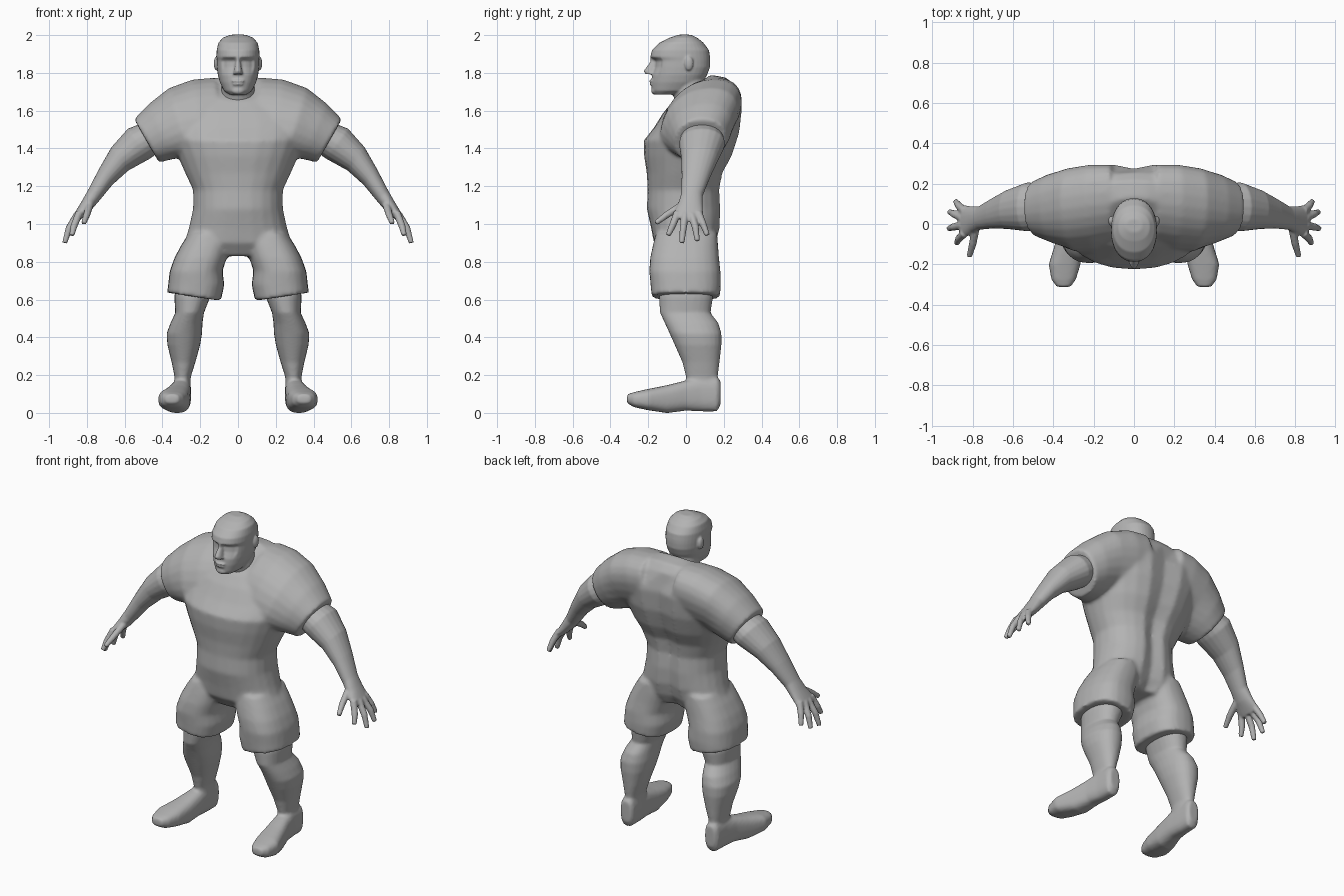
import bpy, bmesh, math
from mathutils import Vector

grey = bpy.data.materials.new("plain grey")
grey.diffuse_color = (0.45, 0.45, 0.45, 1)


def ring(c, u, v):
    return Vector(c), Vector(u), Vector(v)


def flat(z, x0, x1, y0, y1, tu=0, tv=0):
    """Horizontal ring from its extents, tilted by tu across and tv front to back."""
    return ring(((x0 + x1) / 2, (y0 + y1) / 2, z), ((x1 - x0) / 2, 0, tu), (0, (y1 - y0) / 2, tv))


def upright(y, x0, x1, z0, z1):
    """Ring in the x-z plane, for the feet."""
    return ring(((x0 + x1) / 2, y, (z0 + z1) / 2), ((x1 - x0) / 2, 0, 0), (0, 0, (z1 - z0) / 2))


def loft(bm, rings, n=24, p=2.3, side=1):
    """Skin a row of superellipse rings and cap both ends."""
    rows = []
    for c, u, v in rings:
        row = []
        for i in range(n):
            a = 2 * math.pi * i / n
            ca, sa = math.cos(a), math.sin(a)
            q = c + u * math.copysign(abs(ca) ** (2 / p), ca) + v * math.copysign(abs(sa) ** (2 / p), sa)
            row.append(bm.verts.new((q.x * side, q.y, q.z)))
        rows.append(row)
    for a, b in zip(rows, rows[1:]):
        for i in range(n):
            j = (i + 1) % n
            bm.faces.new((a[i], a[j], b[j], b[i]))
    bm.faces.new(rows[0])
    bm.faces.new(rows[-1])
    return [v for r in rows for v in r]


def tube(bm, pts, radii):
    """Round finger along a short path."""
    pts = [Vector(p) for p in pts]
    rings = []
    for i, (p, r) in enumerate(zip(pts, radii)):
        d = (pts[min(i + 1, len(pts) - 1)] - pts[max(i - 1, 0)]).normalized()
        u = d.cross(Vector((1, 0, 0.3))).normalized()
        rings.append(ring(p, u * r, d.cross(u) * r))
    loft(bm, rings, 10, 2)


def ball(bm, c, s):
    vs = bmesh.ops.create_icosphere(bm, subdivisions=3, radius=1)["verts"]
    for v in vs:
        v.co = Vector(c) + Vector((v.co.x * s[0], v.co.y * s[1], v.co.z * s[2]))


def finish(name, bm, voxel, smooth, mirror=False):
    """Fuse the lofts into one skin, soften it, and mirror if asked."""
    bmesh.ops.recalc_face_normals(bm, faces=bm.faces)
    me = bpy.data.meshes.new(name)
    bm.to_mesh(me)
    bm.free()
    me.materials.append(grey)
    ob = bpy.data.objects.new(name, me)
    bpy.context.collection.objects.link(ob)
    m = ob.modifiers.new("fuse", 'REMESH')
    m.mode, m.voxel_size, m.use_smooth_shade = 'VOXEL', voxel, True
    m = ob.modifiers.new("soften", 'SMOOTH')
    m.factor, m.iterations = 0.5, smooth
    if mirror:
        ob.modifiers.new("mirror", 'MIRROR')
    return ob


# Suit: torso, with sleeves and short legs fused on
bm = bmesh.new()
trunk = []
for z, hx, y0, y1, tilt in [(0.83, .20, -.12, .12, 0), (0.90, .285, -.17, .165, 0), (0.98, .26, -.185, .185, 0),
                            (1.08, .238, -.208, .19, 0), (1.18, .238, -.203, .183, 0), (1.27, .28, -.208, .20, 0),
                            (1.36, .32, -.222, .25, 0), (1.46, .36, -.225, .29, .02), (1.56, .39, -.17, .305, .05),
                            (1.66, .33, -.12, .255, .07), (1.70, .24, -.09, .215, .075), (1.72, .15, -.07, .13, .07)]:
    trunk.append(flat(z, -hx, hx, y0, y1, 0, tilt))
for v in loft(bm, trunk, 24, 2.2):
    if abs(v.co.x) < .02 and v.co.y > .1 and v.co.z < 1.7:
        v.co.y -= .03        # spine groove
for s in (1, -1):
    loft(bm, [ring((.10, .09, 1.575), (0, .19, 0), (.02, .07, .20)),
              ring((.20, .08, 1.565), (0, .20, 0), (.04, .07, .20)),
              ring((.31, .07, 1.54), (0, .195, 0), (.055, .06, .18)),
              ring((.41, .075, 1.49), (0, .168, 0), (.06, .03, .148)),
              ring((.484, .075, 1.44), (0, .138, 0), (.066, .01, .115))], 24, 2.2, s)
    loft(bm, [flat(.95, .05, .26, -.16, .165), flat(.89, .04, .30, -.175, .17),
              flat(.82, .06, .337, -.19, .175), flat(.75, .082, .362, -.195, .183),
              flat(.68, .072, .37, -.188, .185), flat(.615, .09, .375, -.182, .18, .022)], 24, 2.5, s)
finish("suit", bm, .011, 8)

# Head: skull with sunken eyes, nose, lips, ears and neck
bm = bmesh.new()
skull = []
for z, hx, y0, y1 in [(1.685, .045, -.165, -.06), (1.705, .075, -.18, .04), (1.75, .096, -.183, .09),
                      (1.79, .107, -.18, .112), (1.83, .111, -.178, .127), (1.865, .112, -.174, .128),
                      (1.885, .114, -.189, .127), (1.92, .113, -.18, .122), (1.96, .104, -.14, .092),
                      (1.987, .078, -.085, .058), (2.002, .04, -.04, .025)]:
    skull.append(flat(z, -hx, hx, y0, y1))
for v in loft(bm, skull, 36, 2.2):
    if 1.82 < v.co.z < 1.87 and .015 < abs(v.co.x) < .085 and v.co.y < -.08:
        v.co.y += .014       # eye sockets
loft(bm, [flat(1.885, -.014, .014, -.19, -.14), flat(1.86, -.013, .013, -.188, -.14),
          flat(1.81, -.022, .022, -.226, -.14), flat(1.793, -.028, .028, -.215, -.14)], 12, 2)
ball(bm, (0, -.178, 1.757), (.036, .017, .008))
ball(bm, (0, -.176, 1.74), (.032, .017, .008))
ball(bm, (0, -.165, 1.705), (.035, .02, .02))
for s in (1, -1):
    ball(bm, (s * .114, .015, 1.85), (.014, .024, .038))
loft(bm, [flat(1.60, -.09, .09, -.04, .12), flat(1.70, -.088, .088, -.075, .11),
          flat(1.78, -.085, .085, -.07, .10)], 24, 2)
finish("head", bm, .006, 3)

# Bare arms with palm, thumb and four fingers
bm = bmesh.new()
loft(bm, [ring((x, y, z), (0, ry, 0), (vx, 0, vz)) for x, y, z, ry, vx, vz in [
    (.45, .085, 1.465, .11, .045, .075), (.525, .085, 1.425, .122, .058, .08),
    (.625, .072, 1.345, .097, .045, .062), (.70, .052, 1.25, .075, .036, .042),
    (.765, .03, 1.15, .058, .03, .028), (.80, .022, 1.10, .066, .027, .022),
    (.84, .012, 1.05, .080, .022, .013), (.855, .012, 1.03, .074, .018, .010)]], 20, 2.1)
for path in [((.785, -.02, 1.10), (.80, -.10, 1.05), (.817, -.16, 1.005)),
             ((.84, -.045, 1.06), (.868, -.072, .99), (.880, -.095, .94)),
             ((.85, -.005, 1.05), (.895, -.015, .975), (.918, -.022, .90)),
             ((.85, .03, 1.05), (.893, .05, .98), (.915, .06, .91)),
             ((.84, .065, 1.06), (.868, .09, 1.0), (.885, .113, .94))]:
    tube(bm, path, (.021, .019, .014))
finish("arms", bm, .0065, 3, True)

# Bare lower legs and feet
bm = bmesh.new()
loft(bm, [flat(.68, .14, .33, -.13, .13), flat(.61, .148, .337, -.143, .143), flat(.53, .18, .332, -.138, .13),
          flat(.475, .188, .358, -.112, .172), flat(.42, .19, .378, -.087, .188), flat(.36, .20, .374, -.06, .188),
          flat(.27, .225, .352, -.02, .178), flat(.19, .25, .336, .0, .168), flat(.12, .25, .336, .0, .165)], 24, 2.2)
loft(bm, [upright(.183, .262, .325, .045, .17), upright(.165, .25, .342, .008, .19),
          upright(.08, .248, .348, .008, .19), upright(.0, .248, .362, .012, .172),
          upright(-.10, .253, .392, -.001, .147), upright(-.20, .265, .423, .014, .127),
          upright(-.275, .288, .41, .03, .11), upright(-.312, .315, .383, .052, .098)], 24, 2.7)
finish("legs", bm, .009, 4, True)
